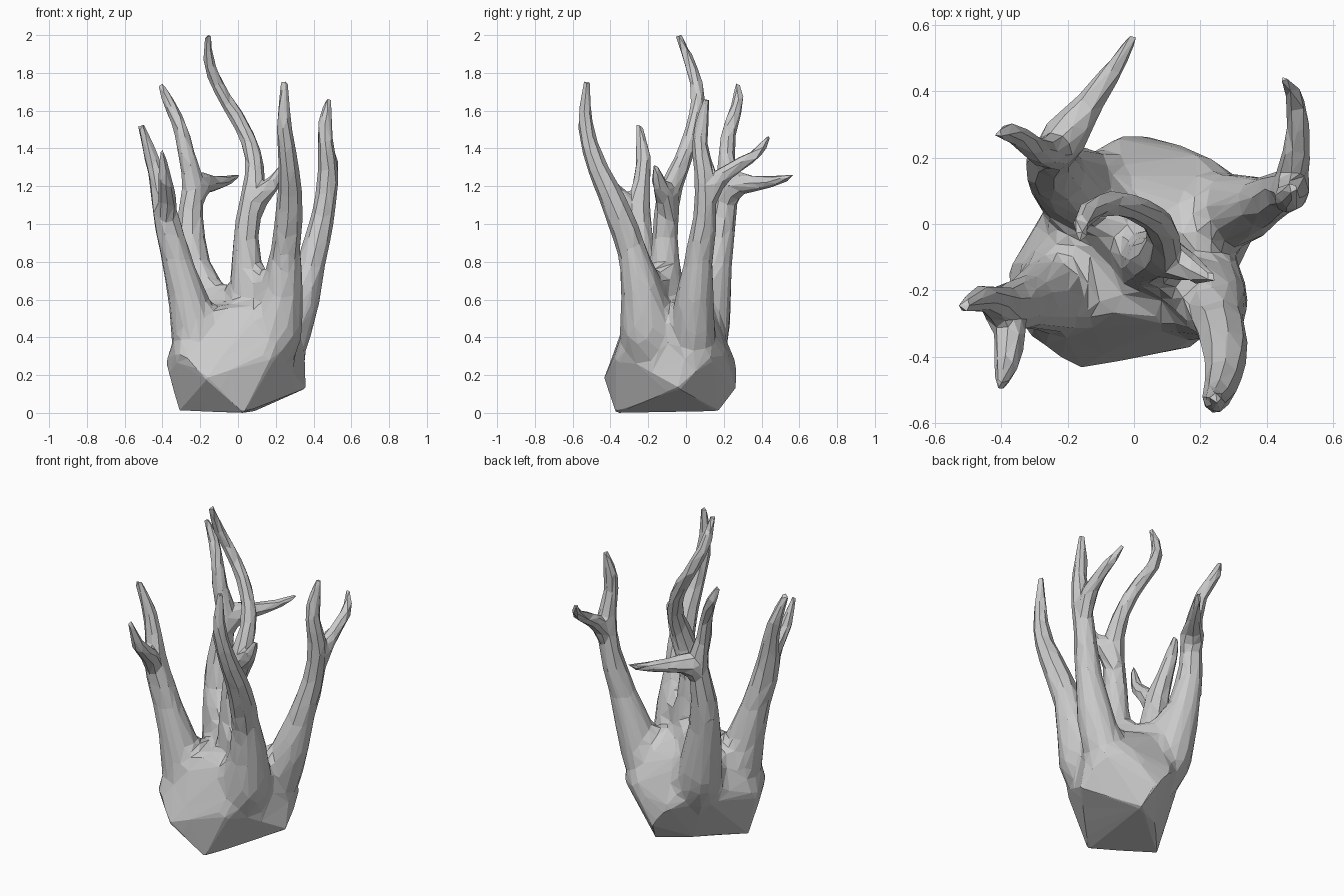
import bpy, bmesh

parts = []

def branch(name, pts):
    """Tapered round limb through (x, y, z, radius) points."""
    cu = bpy.data.curves.new(name, 'CURVE')
    cu.dimensions = '3D'
    cu.bevel_depth = 1.0
    cu.bevel_resolution = 2
    cu.resolution_u = 5
    cu.use_fill_caps = True
    sp = cu.splines.new('BEZIER')
    sp.bezier_points.add(len(pts) - 1)
    for bp, (x, y, z, r) in zip(sp.bezier_points, pts):
        bp.co = (x, y, z)
        bp.radius = r
        bp.handle_left_type = bp.handle_right_type = 'AUTO'
    ob = bpy.data.objects.new(name, cu)
    bpy.context.collection.objects.link(ob)
    parts.append(ob)

# faceted base block
base_pts = [(-.31, -.17, .01), (.03, -.37, 0), (.09, .17, .01), (-.1, .06, .02),
            (-.365, -.19, .2), (-.165, -.435, .18), (.36, -.04, .13), (.2, -.37, .32), (.34, .13, .3),
            (.05, .265, .13), (-.06, .265, .27), (-.22, .15, .33), (-.385, -.14, .3), (-.33, -.34, .34),
            (.08, -.38, .31), (.355, .02, .36), (.23, .21, .33),
            (-.15, -.27, .55), (.1, -.29, .58), (.2, .05, .54), (-.1, .14, .57), (-.24, -.1, .56)]
bm = bmesh.new()
for p in base_pts:
    bm.verts.new(p)
bmesh.ops.convex_hull(bm, input=bm.verts)
me = bpy.data.meshes.new("base")
bm.to_mesh(me)
bm.free()
base = bpy.data.objects.new("base", me)
bpy.context.collection.objects.link(base)

# centre limb and its short fork
branch("centre", [(.05, -.1, .3, .13), (.05, -.11, .7, .1), (.045, -.11, .95, .068), (.08, -.085, 1.17, .063),
                  (.085, -.02, 1.33, .048), (.02, .04, 1.52, .041), (-.09, .06, 1.7, .037),
                  (-.15, .02, 1.85, .032), (-.16, -.04, 2.0, .018)])
branch("centre_fork", [(.06, -.09, 1.04, .06), (.12, -.11, 1.15, .058), (.18, -.14, 1.21, .042),
                       (.24, -.165, 1.315, .014)])
# front right limb
branch("front_right", [(.14, -.14, .2, .11), (.19, -.2, .42, .16), (.235, -.235, .65, .118), (.255, -.295, .88, .082),
                       (.275, -.385, 1.12, .069), (.265, -.48, 1.33, .053), (.245, -.53, 1.52, .041),
                       (.245, -.525, 1.755, .019)])
# right limb with two tips
branch("right", [(.18, .04, .2, .1), (.27, .04, .42, .125), (.33, .045, .6, .112), (.395, .07, .82, .082),
                 (.45, .1, 1.05, .061), (.475, .1, 1.25, .057), (.465, .075, 1.42, .043), (.46, .085, 1.53, .037),
                 (.48, .11, 1.665, .017)])
branch("right_fork", [(.465, .11, 1.12, .052), (.485, .18, 1.24, .048), (.495, .29, 1.32, .036),
                      (.485, .38, 1.38, .029), (.45, .44, 1.465, .013)])
# back left limb with two tips
branch("back_left", [(-.08, .04, .2, .1), (-.16, .1, .42, .14), (-.205, .13, .62, .12), (-.245, .165, .85, .092),
                     (-.25, .2, 1.05, .067), (-.24, .22, 1.22, .059), (-.275, .215, 1.38, .045),
                     (-.31, .235, 1.52, .038), (-.37, .275, 1.65, .032), (-.41, .27, 1.74, .016)])
branch("back_left_fork", [(-.25, .2, 1.1, .06), (-.21, .26, 1.2, .07), (-.13, .37, 1.215, .042),
                          (-.06, .47, 1.23, .03), (0, .57, 1.255, .014)])
# front left limb with two tips
branch("front_left", [(-.16, -.17, .2, .1), (-.22, -.2, .42, .145), (-.27, -.22, .62, .112), (-.335, -.24, .85, .085),
                      (-.385, -.255, 1.05, .07), (-.42, -.235, 1.22, .049), (-.46, -.225, 1.36, .04),
                      (-.515, -.25, 1.525, .019)])
branch("front_left_fork", [(-.38, -.26, 1.0, .055), (-.375, -.34, 1.13, .05), (-.385, -.43, 1.23, .037),
                           (-.405, -.49, 1.39, .015)])
# low webs between neighbouring limbs
branch("web_right", [(.33, .04, .52, .09), (.15, -.05, .52, .08), (.05, -.1, .58, .08)])
branch("web_front", [(.23, -.24, .66, .09), (.14, -.17, .67, .09), (.05, -.11, .68, .08)])
branch("web_left", [(-.21, .12, .73, .1), (-.12, .05, .61, .09), (.05, -.1, .6, .09)])

# gather all limbs into one mesh with the base
dg = bpy.context.evaluated_depsgraph_get()
bm = bmesh.new()
bm.from_mesh(base.data)
for ob in parts:
    m = bpy.data.meshes.new_from_object(ob.evaluated_get(dg))
    bm.from_mesh(m)
    bpy.data.meshes.remove(m)
bmesh.ops.recalc_face_normals(bm, faces=bm.faces)
mesh = bpy.data.meshes.new("branching_stump")
bm.to_mesh(mesh)
bm.free()
for ob in parts + [base]:
    bpy.data.objects.remove(ob)
stump = bpy.data.objects.new("branching_stump", mesh)
bpy.context.collection.objects.link(stump)

# fuse everything into one skin
rm = stump.modifiers.new("fuse", 'REMESH')
rm.mode = 'VOXEL'
rm.voxel_size = 0.012
dg = bpy.context.evaluated_depsgraph_get()
fused = bpy.data.meshes.new_from_object(stump.evaluated_get(dg))
stump.modifiers.clear()

# melt the limb roots into the base, lightly soften the rest
bm = bmesh.new()
bm.from_mesh(fused)
for lo, hi, n in ((.3, .85, 35), (.25, .95, 15), (-1, 3, 2)):
    vs = [v for v in bm.verts if lo < v.co.z < hi]
    for _ in range(n):
        bmesh.ops.smooth_vert(bm, verts=vs, factor=0.5, use_axis_x=True, use_axis_y=True, use_axis_z=True)
for f in bm.faces:
    f.smooth = False
bm.to_mesh(fused)
bm.free()
stump.data = fused

# reduce to flat facets
dc = stump.modifiers.new("facet", 'DECIMATE')
dc.ratio = 0.018
